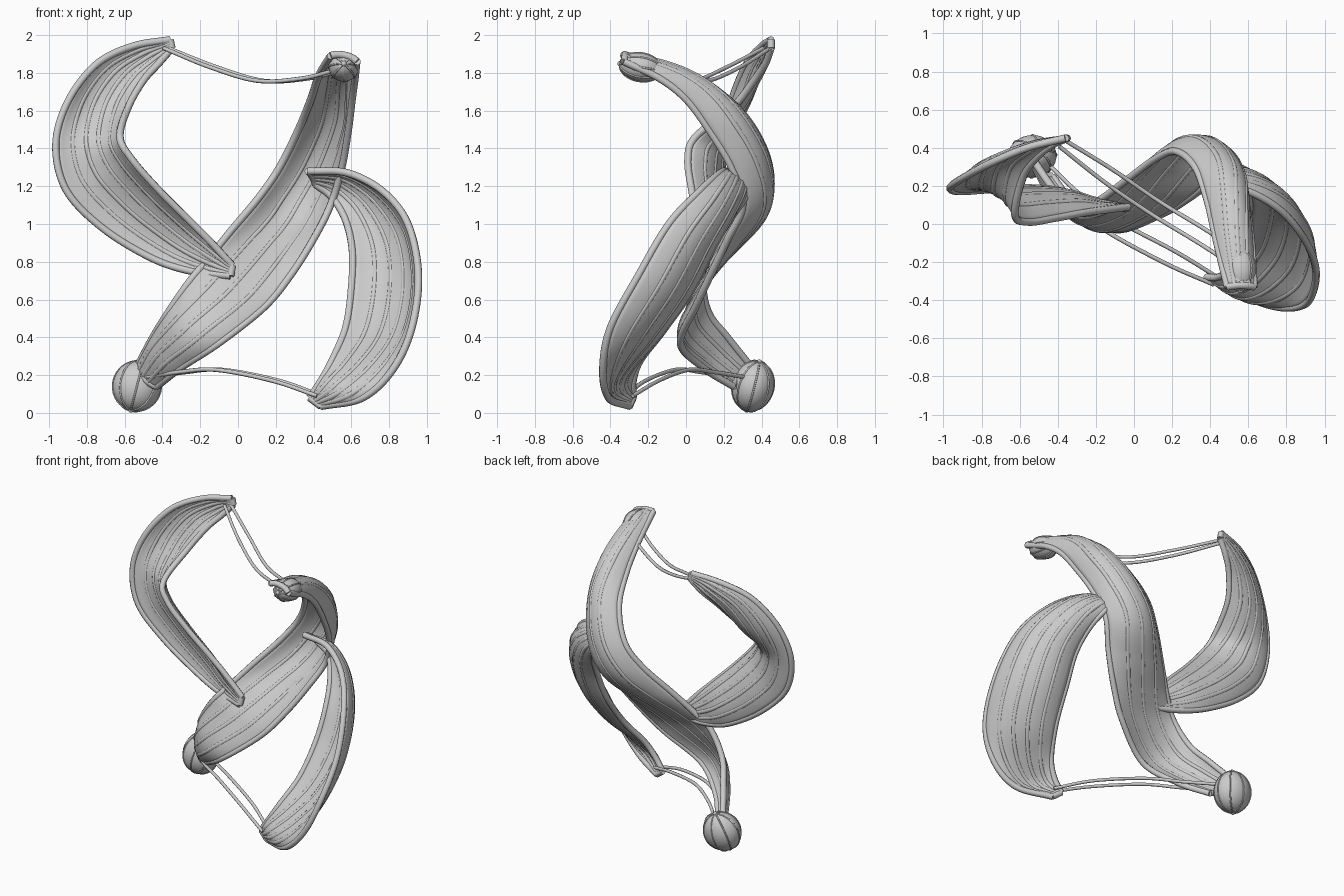
import bpy, math
from mathutils import Vector, Euler

if "Cube" in bpy.data.objects:
    bpy.data.objects.remove(bpy.data.objects["Cube"])


def spline(pts, n):
    # Catmull-Rom sampling through points
    out = []
    p = [Vector(q) for q in pts]
    p = [p[0] * 2 - p[1]] + p + [p[-1] * 2 - p[-2]]
    for i in range(1, len(p) - 2):
        a, b, c, d = p[i - 1:i + 3]
        for k in range(n):
            t = k / n
            out.append(0.5 * (b * 2 + (c - a) * t + (a * 2 - b * 5 + c * 4 - d) * t * t
                              + (b * 3 - a - c * 3 + d) * t ** 3))
    return out + [p[-2]]


def tube(name, pts, r, cyclic=False):
    cu = bpy.data.curves.new(name, 'CURVE')
    cu.dimensions = '3D'
    cu.bevel_depth = r
    cu.bevel_resolution = 2
    cu.use_fill_caps = True
    s = cu.splines.new('POLY')
    s.points.add(len(pts) - 1)
    for q, v in zip(s.points, pts):
        q.co = (*v, 1)
    s.use_cyclic_u = cyclic
    s.use_smooth = True
    ob = bpy.data.objects.new(name, cu)
    bpy.context.collection.objects.link(ob)


def ribbon(name, left, right, bulge, ribs, n=9, m=16):
    # sheet lofted between two edge curves, bowed across, with lengthwise ribs
    A, B = spline(left, n), spline(right, n)
    C = spline([(b, 0, 0) for b in bulge], n)
    last = len(A) - 1

    def point(i, t):
        mid = [(A[k] + B[k]) / 2 for k in (max(i - 1, 0), min(i + 1, last))]
        nor = (B[i] - A[i]).cross(mid[1] - mid[0]).normalized()
        return A[i].lerp(B[i], t) + nor * (C[i].x * (1 - abs(2 * t - 1) ** 2.5))

    verts = [point(i, j / m) for i in range(last + 1) for j in range(m + 1)]
    w = m + 1
    faces = [(i * w + j, i * w + j + 1, (i + 1) * w + j + 1, (i + 1) * w + j)
             for i in range(last) for j in range(m)]
    me = bpy.data.meshes.new(name)
    me.from_pydata(verts, [], faces)
    me.shade_smooth()
    ob = bpy.data.objects.new(name, me)
    bpy.context.collection.objects.link(ob)
    sol = ob.modifiers.new('thickness', 'SOLIDIFY')
    sol.thickness = 0.024
    sol.offset = 0
    for t in ribs:
        tube(name + '_rib', [point(i, t) for i in range(last + 1)], 0.017)
    for t in (0, 1):
        tube(name + '_edge', [point(i, t) for i in range(last + 1)], 0.02)
    for i in (0, last):
        tube(name + '_end', [point(i, j / m) for j in range(m + 1)], 0.02)


def ball(name, loc, scale, rot):
    # ellipsoid with meridian seams and small pole buttons
    bpy.ops.mesh.primitive_uv_sphere_add(segments=32, ring_count=20, radius=1, location=loc, rotation=rot)
    ob = bpy.context.object
    ob.name = name
    ob.scale = scale
    bpy.ops.object.shade_smooth()
    M = Euler(rot).to_matrix()
    for k in range(4):
        a = math.pi * k / 4
        ring = []
        for i in range(36):
            u = 2 * math.pi * i / 36
            v = Vector((math.cos(u) * math.cos(a) * scale[0],
                        math.cos(u) * math.sin(a) * scale[1], math.sin(u) * scale[2]))
            ring.append(M @ v + Vector(loc))
        tube(name + '_seam', ring, 0.005, True)
    for s in (-1, 1):
        p = M @ Vector((0, 0, s * scale[2] * 0.98)) + Vector(loc)
        bpy.ops.mesh.primitive_uv_sphere_add(segments=12, ring_count=8, radius=0.015, location=p)
        bpy.context.object.name = name + '_button'
        bpy.ops.object.shade_smooth()


# main S-shaped ribbon
ribbon('main_ribbon',
       [(-.53, .34, .25), (-.45, .22, .4), (-.37, .12, .53), (-.26, .09, .69), (-.16, .14, .81),
        (-.04, .23, .96), (.11, .34, 1.14), (.22, .38, 1.3), (.32, .3, 1.5), (.385, .12, 1.66),
        (.43, -.08, 1.79), (.49, -.33, 1.89)],
       [(-.43, .25, .14), (-.3, .09, .24), (-.1, -.03, .37), (.14, .05, .56), (.28, .13, .73),
        (.4, .22, .92), (.49, .3, 1.1), (.55, .24, 1.3), (.585, .12, 1.5), (.605, 0, 1.66),
        (.62, -.14, 1.77), (.63, -.33, 1.86)],
       [.03, .05, .05, .02, -.02, -.08, -.12, -.13, -.13, -.11, -.07, -.02], (.25, .5, .75))

# upper left ribbon
ribbon('left_ribbon',
       [(-.36, .45, 1.975), (-.56, .4, 1.94), (-.75, .32, 1.845), (-.9, .24, 1.65), (-.965, .19, 1.42),
        (-.91, .17, 1.18), (-.72, .18, .98), (-.46, .17, .82), (-.25, .13, .75), (-.04, .08, .725)],
       [(-.35, .45, 1.93), (-.42, .42, 1.85), (-.5, .36, 1.76), (-.58, .25, 1.62), (-.625, .05, 1.46),
        (-.56, .01, 1.34), (-.42, .03, 1.18), (-.26, .06, 1.02), (-.15, .075, .91), (-.03, .09, .78)],
       [0, .02, .045, .07, .08, .08, .07, .05, .02, 0], (.2, .4, .6, .8))

# lower right ribbon
ribbon('right_ribbon',
       [(.37, .22, 1.28), (.58, .18, 1.27), (.77, .07, 1.17), (.9, -.09, 1.0), (.955, -.25, .73),
        (.92, -.4, .45), (.82, -.44, .23), (.66, -.41, .08), (.44, -.3, .035)],
       [(.41, .31, 1.21), (.5, .31, 1.14), (.57, .23, 1.02), (.605, .13, .86), (.6, .03, .66),
        (.57, -.11, .45), (.5, -.24, .28), (.44, -.28, .17), (.38, -.28, .08)],
       [-.01, -.04, -.08, -.11, -.11, -.08, -.02, .03, 0], (.2, .4, .6, .8))

# end balls
ball('lower_ball', (-.535, .355, .142), (.128, .11, .137), (-.25, .25, 0))
ball('upper_ball', (.56, -.24, 1.83), (.08, .075, .112), (1.4, 0, 0))

# paired wires joining ribbon tips to the balls
for s in (-1, 1):
    o = Vector((.018, .035, 0)) * s
    tip = Vector((.012, .018, 0)) * s
    tube('upper_wire', spline([Vector((-.38, .425, 1.93)) + tip, Vector((-.13, .25, 1.83)) + o,
                               Vector((.12, .08, 1.758)) + o, Vector((.35, -.06, 1.77)) + o,
                               Vector((.52, -.17, 1.81)) + o], 8), 0.011)
    tube('lower_wire', spline([Vector((.43, -.3, .09)) + tip, Vector((.2, -.18, .17)) + o,
                               Vector((-.1, -.02, .228)) + o, Vector((-.3, .12, .215)) + o,
                               Vector((-.46, .27, .19)) + o], 8), 0.011)
